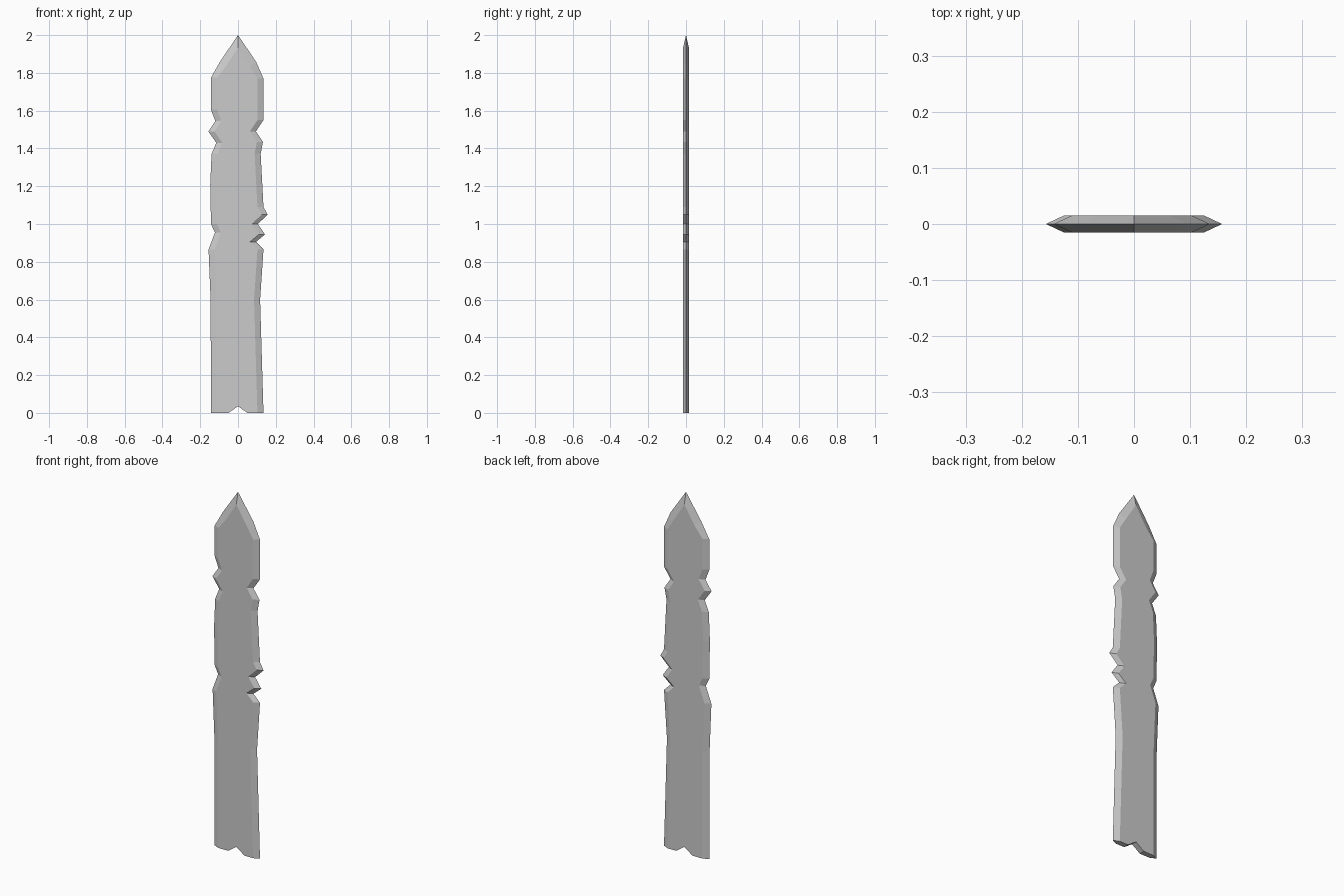
import bpy, bmesh

if "Cube" in bpy.data.objects:
    bpy.data.objects.remove(bpy.data.objects["Cube"])

HALF = 0.015    # half thickness of the blade
BEVEL = 0.032   # width of the sharpened edge

# cutting edges (x, z), bottom to top
left = [(-.143, 0), (-.145, .6), (-.156, .865), (-.122, .955), (-.143, 1.0),
        (-.147, 1.21), (-.14, 1.37), (-.115, 1.43), (-.157, 1.49),
        (-.12, 1.545), (-.143, 1.605), (-.143, 1.775), (-.095, 1.86)]
right = [(.135, 0), (.117, .6), (.135, .865), (.095, .905), (.143, .945),
         (.105, 1.0), (.157, 1.05), (.135, 1.09), (.12, 1.37), (.132, 1.435),
         (.095, 1.49), (.135, 1.55), (.135, 1.77), (.095, 1.86)]
# broken lower end
bottom = [(-.05, 0), (0, .035), (.05, 0)]


def inset(p):
    x, z = p
    if x == 0:
        return 0, z - .065
    s = 1 if x > 0 else -1
    return x - s * BEVEL, z - (.025 if z > 1.8 else 0)


bm = bmesh.new()


def ring(points, y):
    return [bm.verts.new((x, y, z)) for x, z in points]


# sharp middle line and the two flat faces
edge = right + [(0, 2.0)] + left[::-1]
flat = [inset(p) for p in edge]
mid = ring(edge, 0)
sides = []
for y in (-HALF, HALF):
    rim, low = ring(flat, y), ring(bottom, y)
    bm.faces.new(rim + low)
    for i in range(len(mid) - 1):
        bm.faces.new((mid[i], mid[i + 1], rim[i + 1], rim[i]))
    sides.append([rim[-1]] + low + [rim[0]])

# notched underside
front, back = sides
for i in range(len(front) - 1):
    bm.faces.new((front[i], front[i + 1], back[i + 1], back[i]))
bm.faces.new((mid[-1], front[0], back[0]))
bm.faces.new((mid[0], back[-1], front[-1]))

bmesh.ops.recalc_face_normals(bm, faces=bm.faces)
bmesh.ops.triangulate(bm, faces=[f for f in bm.faces if len(f.verts) > 4])
mesh = bpy.data.meshes.new("notched_blade")
bm.to_mesh(mesh)
bm.free()
blade = bpy.data.objects.new("notched_blade", mesh)
bpy.context.collection.objects.link(blade)
